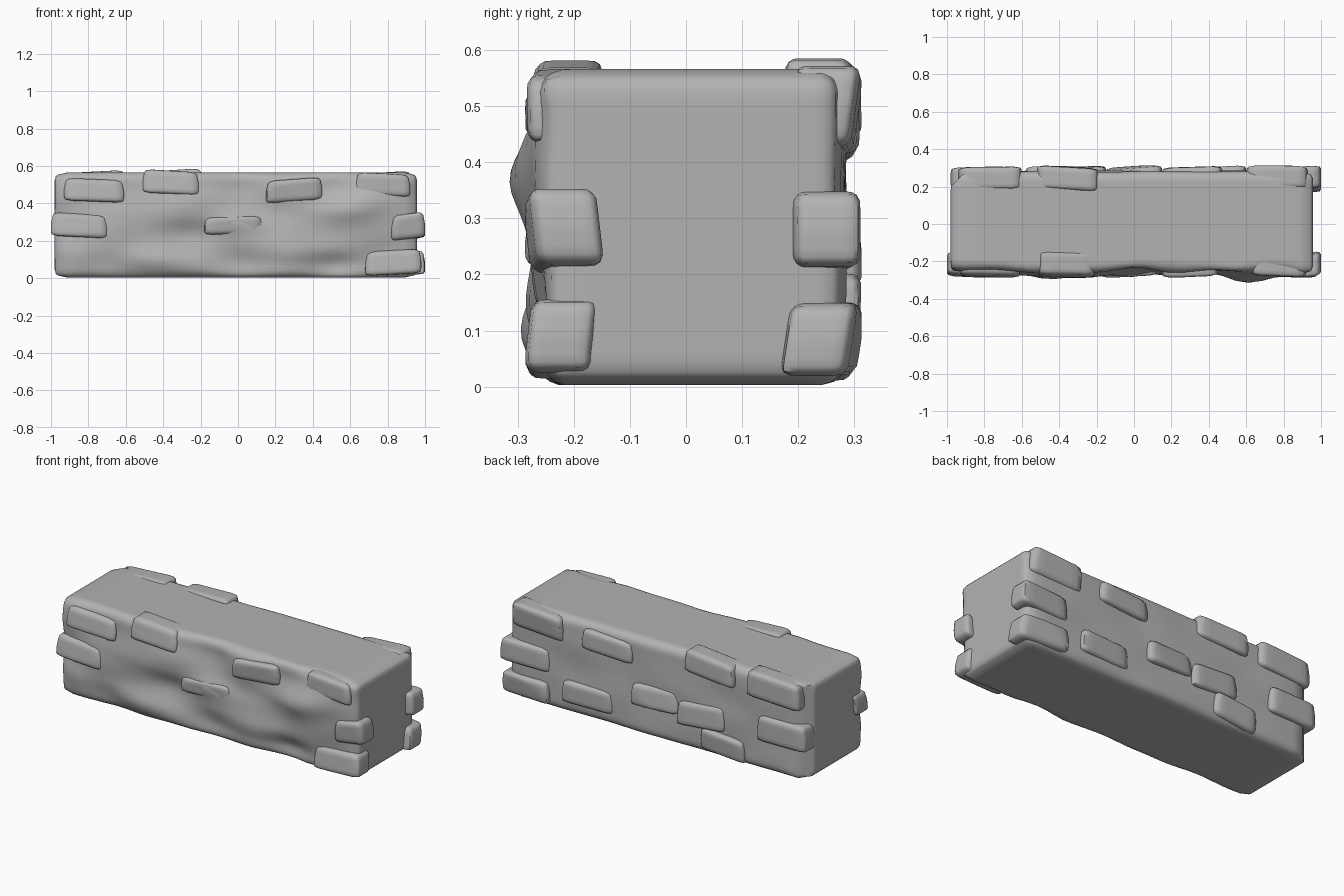
import bpy, bmesh, math, random
from mathutils import Vector, noise

random.seed(4)
cube = bpy.data.objects.get("Cube")
if cube:
    bpy.data.objects.remove(cube)

stone = bpy.data.materials.new("grey stone")
stone.use_nodes = True
GREY = (0.45, 0.45, 0.45, 1)
stone.diffuse_color = GREY
stone.node_tree.nodes["Principled BSDF"].inputs["Base Color"].default_value = GREY


def rounded_block(name, low, high, radius, cuts, warp):
    """Box with rounded edges whose points are then moved by warp(point, unit)."""
    low, high = Vector(low), Vector(high)
    mid, half = (low + high) / 2, (high - low) / 2
    bm = bmesh.new()
    bmesh.ops.create_cube(bm, size=2)
    bmesh.ops.subdivide_edges(bm, edges=bm.edges[:], cuts=cuts, use_grid_fill=True)
    for v in bm.verts:
        unit = v.co.copy()
        p = Vector(unit[i] * half[i] for i in range(3))
        inner = Vector(max(radius - half[i], min(half[i] - radius, p[i])) for i in range(3))
        out = p - inner
        if out.length > radius:
            p = inner + out.normalized() * radius
        v.co = warp(mid + p, unit)
    mesh = bpy.data.meshes.new(name)
    bm.to_mesh(mesh)
    bm.free()
    mesh.materials.append(stone)
    ob = bpy.data.objects.new(name, mesh)
    bpy.context.collection.objects.link(ob)
    bpy.ops.object.select_all(action="DESELECT")
    ob.select_set(True)
    bpy.context.view_layer.objects.active = ob
    bpy.ops.object.shade_smooth_by_angle(angle=math.radians(50))
    return ob


# Swellings on the front: x, z, width, height, depth (negative is a hollow)
SWELLS = [(0.63, 0.37, 0.17, 0.09, 0.055), (0.0, 0.3, 0.13, 0.06, 0.03),
          (-0.48, 0.09, 0.14, 0.07, 0.045), (0.28, 0.14, 0.2, 0.07, 0.03),
          (-0.85, 0.1, 0.1, 0.09, 0.03), (-0.35, 0.33, 0.2, 0.08, 0.02),
          (0.05, 0.48, 0.12, 0.1, -0.04), (0.53, 0.07, 0.1, 0.06, -0.03)]


def weather_core(p, unit):
    n = noise.noise(Vector((p.x * 4, p.y * 5, p.z * 6)))
    if unit.y < 0:
        front = min(1, -unit.y * 1.3)
        push = sum(d * math.exp(-((p.x - x) / w) ** 2 - ((p.z - z) / h) ** 2)
                   for x, z, w, h, d in SWELLS)
        p.y -= front * (push + 0.03 * n)
    elif unit.y > 0.9:
        p.y += 0.008 * n
    # Chamfer the back corner of the right end
    over = p.y - 0.22 - (p.x + 0.96)
    if over > 0:
        p.y -= over / 2
        p.x += over / 2
    return p


rounded_block("wall_core", (-0.98, -0.255, 0.003), (0.957, 0.282, 0.566), 0.045, 27, weather_core)


def brick(name, x0, x1, z0, z1, side, reach):
    """Protruding stone; its outer face slopes and its corners vary a little."""
    tilt = [random.uniform(-0.012, 0.012) for _ in range(3)]

    def chip(p, u):
        p.z += tilt[0] * u.x
        p.y -= side * max(0, u.z * side * tilt[1] + 0.008 + tilt[2] * u.x)
        p.x -= 0.012 * u.x * max(0, u.z)
        return p

    y0, y1 = sorted((side * reach, side * (reach - 0.12)))
    rounded_block(name, (x0, y0, z0), (x1, y1, z1), 0.022, 7, chip)


FRONT = [(-0.93, -0.61, 0.41, 0.53), (-0.51, -0.21, 0.45, 0.575), (0.15, 0.45, 0.41, 0.53),
         (0.63, 0.92, 0.44, 0.56), (-1.0, -0.7, 0.22, 0.345), (0.82, 1.0, 0.21, 0.345),
         (0.68, 0.98, 0.02, 0.15), (-0.18, 0.13, 0.235, 0.33)]
BACK = [(0.6, 0.93, 0.42, 0.565), (0.69, 1.0, 0.21, 0.345), (0.69, 1.0, 0.02, 0.15),
        (0.15, 0.47, 0.41, 0.53), (-0.52, -0.19, 0.45, 0.578), (-0.94, -0.6, 0.42, 0.57),
        (0.28, 0.6, 0.07, 0.2), (-0.15, 0.15, 0.18, 0.31), (-0.45, -0.15, 0.15, 0.29),
        (-0.98, -0.67, 0.18, 0.33), (-0.58, -0.3, 0.02, 0.15)]
for i, box in enumerate(FRONT):
    brick(f"front_stone_{i + 1}", *box, -1, 0.287)
for i, box in enumerate(BACK):
    brick(f"back_stone_{i + 1}", *box, 1, 0.313)
